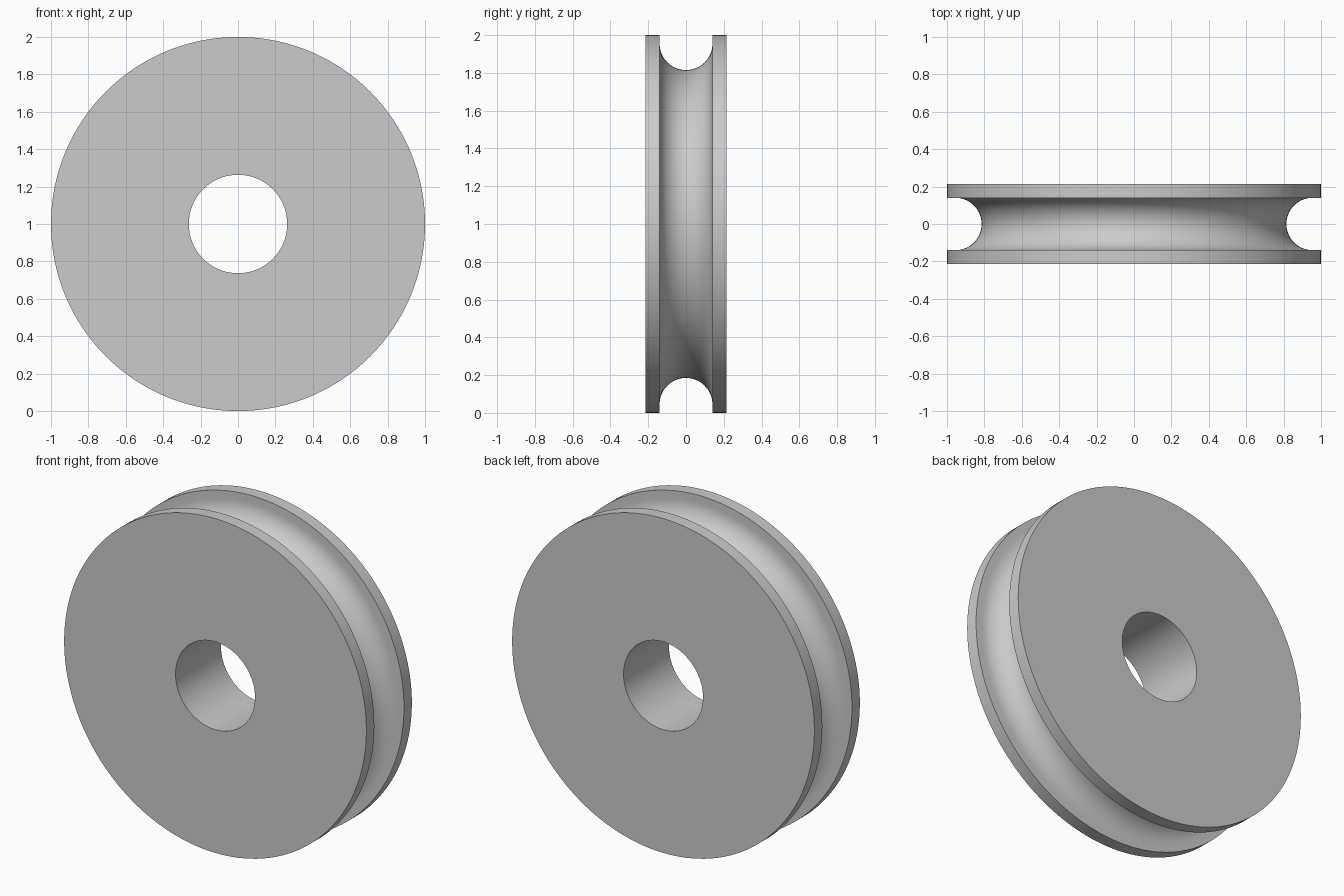
import bpy
import bmesh
import math
from mathutils import Vector

cube = bpy.data.objects.get("Cube")
if cube:
    bpy.data.objects.remove(cube, do_unlink=True)

RADIUS, BORE, HALF_WIDTH = 1.0, 0.263, 0.215
GROOVE, GROOVE_CENTRE = 0.14, 0.955
ARC_STEPS, SEGMENTS = 32, 160

# Plain grey material
grey = bpy.data.materials.new("plain_grey")
grey.use_nodes = True
colour = (0.6, 0.6, 0.6, 1)
grey.diffuse_color = colour
grey.node_tree.nodes["Principled BSDF"].inputs["Base Color"].default_value = colour

# Cross-section as (y, radius): bore, front rim, round groove, back rim
profile = [(-HALF_WIDTH, BORE), (-HALF_WIDTH, RADIUS), (-GROOVE, RADIUS)]
for i in range(ARC_STEPS + 1):
    a = math.pi * i / ARC_STEPS
    profile.append((-GROOVE * math.cos(a), GROOVE_CENTRE - GROOVE * math.sin(a)))
profile += [(GROOVE, RADIUS), (HALF_WIDTH, RADIUS), (HALF_WIDTH, BORE)]

# Revolve the closed cross-section about the axle
bm = bmesh.new()
verts = [bm.verts.new((0, y, RADIUS + r)) for y, r in profile]
edges = [bm.edges.new((v, verts[(i + 1) % len(verts)])) for i, v in enumerate(verts)]
bmesh.ops.spin(bm, geom=verts + edges, cent=Vector((0, 0, RADIUS)), axis=(0, 1, 0),
               angle=math.tau, steps=SEGMENTS, use_merge=True)
bmesh.ops.remove_doubles(bm, verts=bm.verts[:], dist=0.0001)
bmesh.ops.recalc_face_normals(bm, faces=bm.faces[:])
mesh = bpy.data.meshes.new("grooved_wheel")
bm.to_mesh(mesh)
bm.free()

wheel = bpy.data.objects.new("grooved_wheel", mesh)
bpy.context.collection.objects.link(wheel)
mesh.materials.append(grey)

# Smooth round surfaces, crisp rims
bpy.ops.object.select_all(action="DESELECT")
wheel.select_set(True)
bpy.context.view_layer.objects.active = wheel
bpy.ops.object.shade_smooth_by_angle(angle=math.radians(30))
